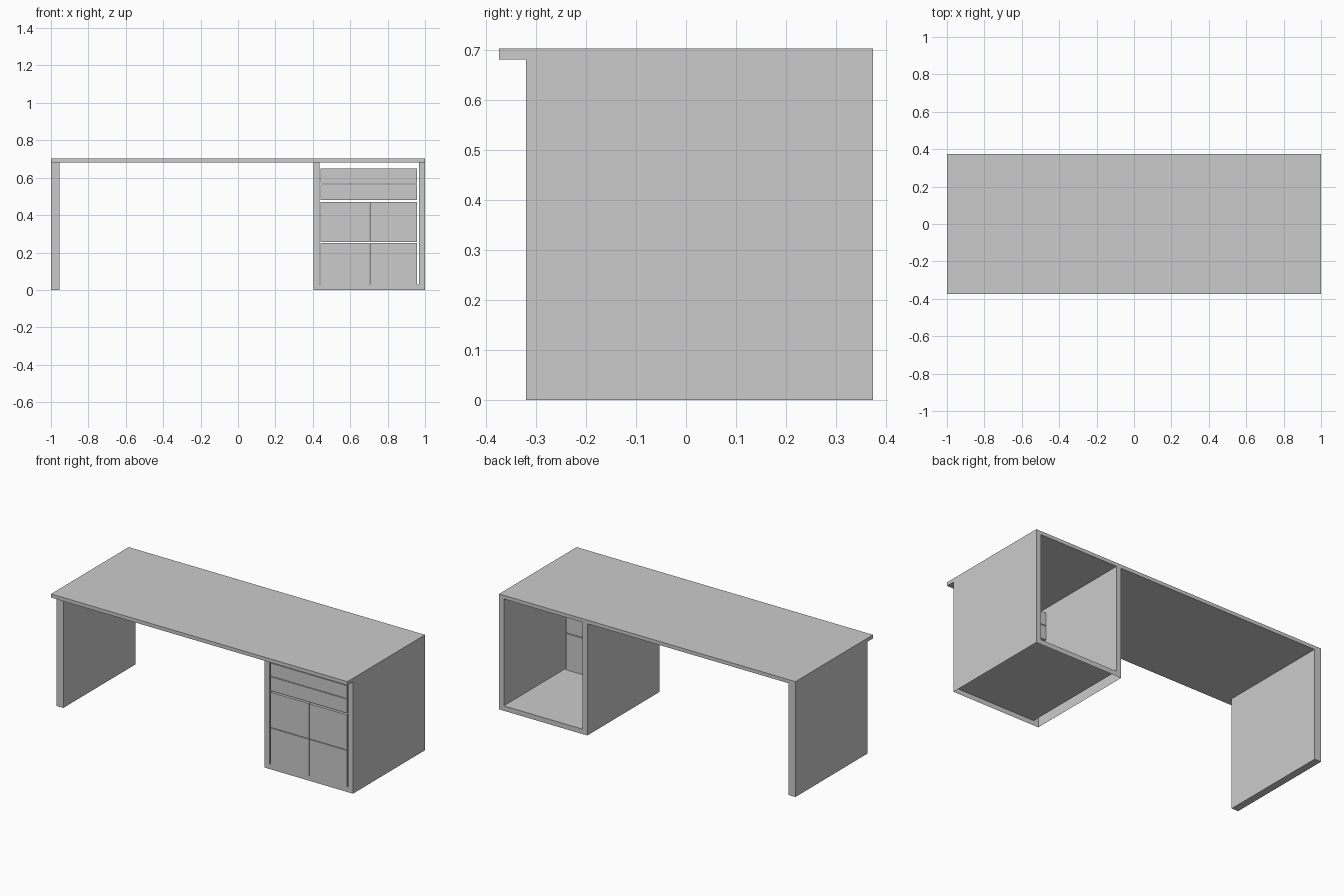
import bpy, bmesh
from mathutils import Vector

if "Cube" in bpy.data.objects:
    bpy.data.objects.remove(bpy.data.objects["Cube"])

FRONT, BACK = -0.32, 0.374      # depth range of the legs and cabinet
UNDER, TOP = 0.682, 0.704       # underside and upper face of the desktop


def finish(name, bm):
    mesh = bpy.data.meshes.new(name)
    bm.to_mesh(mesh)
    bm.free()
    obj = bpy.data.objects.new(name, mesh)
    bpy.context.collection.objects.link(obj)
    return obj


def box(name, x, y, z):
    """Box from (min, max) ranges on each axis."""
    bm = bmesh.new()
    bmesh.ops.create_cube(bm, size=1)
    for v in bm.verts:
        v.co = Vector([r[0] if c < 0 else r[1] for c, r in zip(v.co, (x, y, z))])
    return finish(name, bm)


# Desktop and left support panel
box("desktop", (-1, 1), (-0.374, BACK), (UNDER, TOP))
box("left_leg_panel", (-1, -0.955), (FRONT, BACK), (0, UNDER))

# Cabinet carcass: U-shaped profile extruded in depth, hollow from below
x0, x1, wall, floor = 0.404, 1.0, 0.032, 0.03
profile = [(x0, 0), (x1, 0), (x1, UNDER), (x1 - wall, UNDER), (x1 - wall, floor),
           (x0 + wall, floor), (x0 + wall, UNDER), (x0, UNDER)]
bm = bmesh.new()
face = bm.faces.new([bm.verts.new((x, FRONT, z)) for x, z in profile])
ext = bmesh.ops.extrude_face_region(bm, geom=[face], use_keep_orig=True)
bmesh.ops.translate(bm, vec=(0, BACK - FRONT, 0),
                    verts=[g for g in ext["geom"] if isinstance(g, bmesh.types.BMVert)])
bmesh.ops.recalc_face_normals(bm, faces=bm.faces)
open_faces = [f for f in bm.faces if abs(f.normal.z) > 0.9
              and (f.calc_center_median().z < 0.001 or f.calc_center_median().z > 0.6)]
bmesh.ops.delete(bm, geom=open_faces, context='FACES_ONLY')
finish("cabinet_carcass", bm)

# Drawer and door blocks, separated by narrow see-through gaps
left, mid, right, gap = 0.442, 0.704, 0.958, 0.002
depth = (FRONT, -0.21)
for name, z in (("lower_drawer", (0.48, 0.567 - gap)), ("upper_drawer", (0.567 + gap, 0.648))):
    box(name, (left, right), depth, z)
for row, z in (("lower", (floor, 0.254 - gap)), ("upper", (0.254 + gap, 0.47))):
    box(row + "_left_door", (left, mid - gap), depth, z)
    box(row + "_right_door", (mid + gap, right), depth, z)
